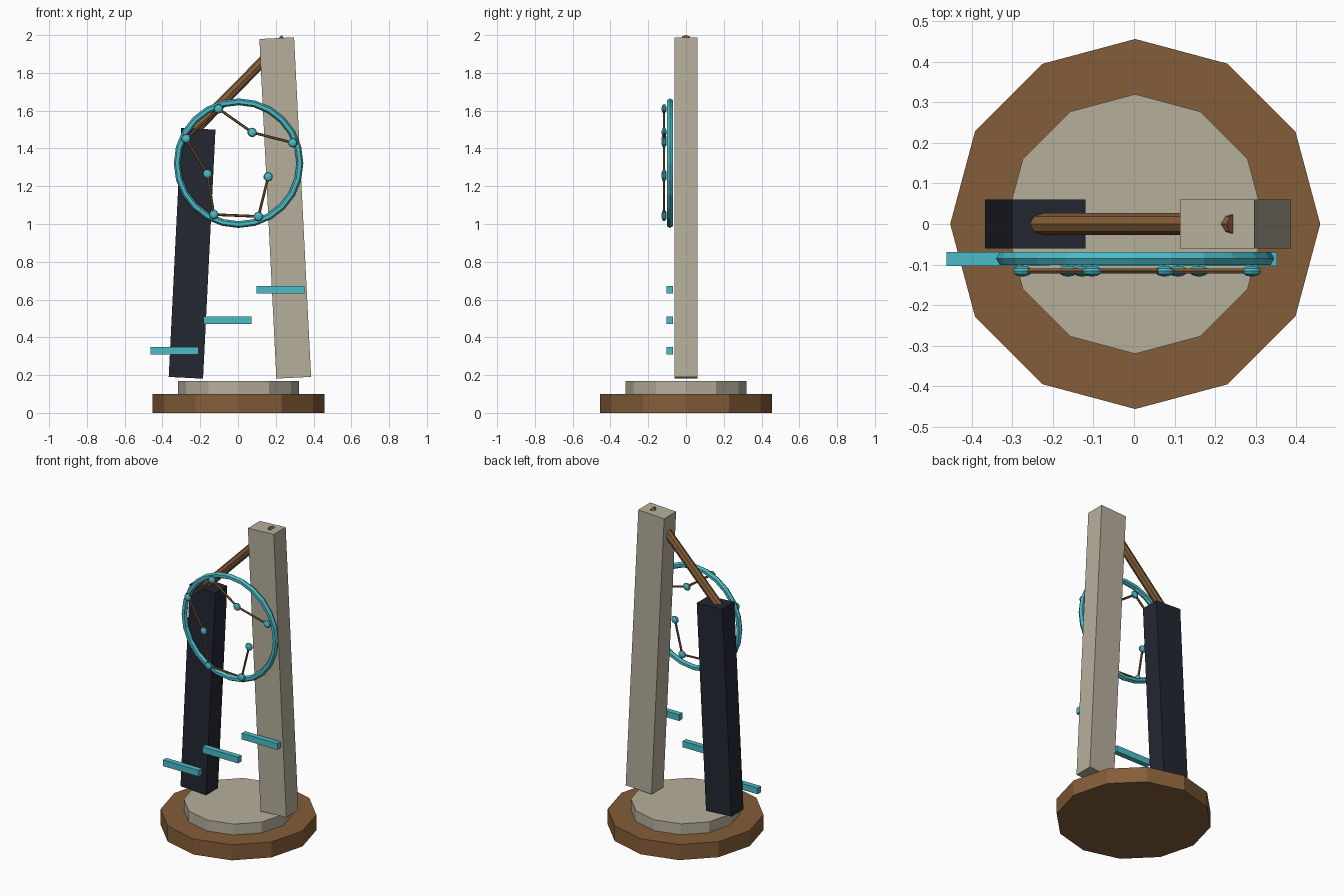
import bpy
from math import radians, pi
from mathutils import Vector

if "Cube" in bpy.data.objects:
    bpy.data.objects.remove(bpy.data.objects["Cube"])


def material(name, rgb):
    m = bpy.data.materials.new(name)
    m.diffuse_color = (*rgb, 1)
    m.use_nodes = True
    m.node_tree.nodes["Principled BSDF"].inputs["Base Color"].default_value = m.diffuse_color
    return m


WOOD = material("wood", (0.23, 0.11, 0.04))
STONE = material("stone", (0.47, 0.43, 0.33))
DARK = material("dark", (0.017, 0.02, 0.032))
TEAL = material("teal", (0.07, 0.50, 0.57))


def finish(name, mat):
    ob = bpy.context.object
    ob.name = name
    ob.data.materials.append(mat)
    return ob


def box(name, loc, size, mat, tilt=0):
    bpy.ops.mesh.primitive_cube_add(size=1, location=loc, rotation=(0, tilt, 0))
    bpy.context.object.scale = size
    return finish(name, mat)


def disc(name, radius, z0, z1, mat):
    bpy.ops.mesh.primitive_cylinder_add(vertices=12, radius=radius, depth=z1 - z0,
                                        location=(0.003, 0, (z0 + z1) / 2))
    return finish(name, mat)


def rod(name, a, b, radius, sides, mat):
    a, b = Vector(a), Vector(b)
    bpy.ops.mesh.primitive_cylinder_add(vertices=sides, radius=radius, depth=(b - a).length,
                                        location=(a + b) / 2)
    bpy.context.object.rotation_euler = (b - a).to_track_quat('Z', 'Y').to_euler()
    return finish(name, mat)


# Stepped round base
disc("base_lower", 0.456, 0, 0.10, WOOD)
disc("base_upper", 0.32, 0.10, 0.17, STONE)

# Two leaning pillars and the slanted beam joining them
box("pillar_dark", (-0.243, 0, 0.845), (0.182, 0.122, 1.32), DARK, 0.05)
box("pillar_light", (0.25, 0, 1.085), (0.184, 0.122, 1.80), STONE, -0.05)
rod("slanted_beam", (-0.25, 0, 1.475), (0.249, 0, 1.981), 0.027, 8, WOOD)

# Ring in front of the pillars
bpy.ops.mesh.primitive_torus_add(major_segments=24, minor_segments=6, major_radius=0.325,
                                 minor_radius=0.018, location=(0.003, -0.085, 1.322),
                                 rotation=(radians(90), 0, 0))
finish("ring", TEAL)

# Chain of beads linked by thin rods
beads = [(0.29, 1.43), (0.075, 1.485), (-0.103, 1.61), (-0.275, 1.452),
         (-0.162, 1.265), (-0.128, 1.05), (0.108, 1.04), (0.16, 1.25)]
points = [(x, -0.116, z) for x, z in beads]
for i, p in enumerate(points):
    bpy.ops.mesh.primitive_uv_sphere_add(segments=10, ring_count=6, radius=0.025, location=p,
                                         rotation=(pi / 2, 0, 0))
    bpy.context.object.scale = (1, 1, 0.55)
    finish(f"bead_{i + 1}", TEAL)
for i, (a, b) in enumerate(zip(points, points[1:])):
    rod(f"link_{i + 1}", a, b, 0.007, 6, WOOD)

# Rising steps
for i, (x, z) in enumerate([(-0.335, 0.33), (-0.055, 0.49), (0.225, 0.652)]):
    box(f"step_{i + 1}", (x, -0.086, z), (0.254, 0.034, 0.04), TEAL)
